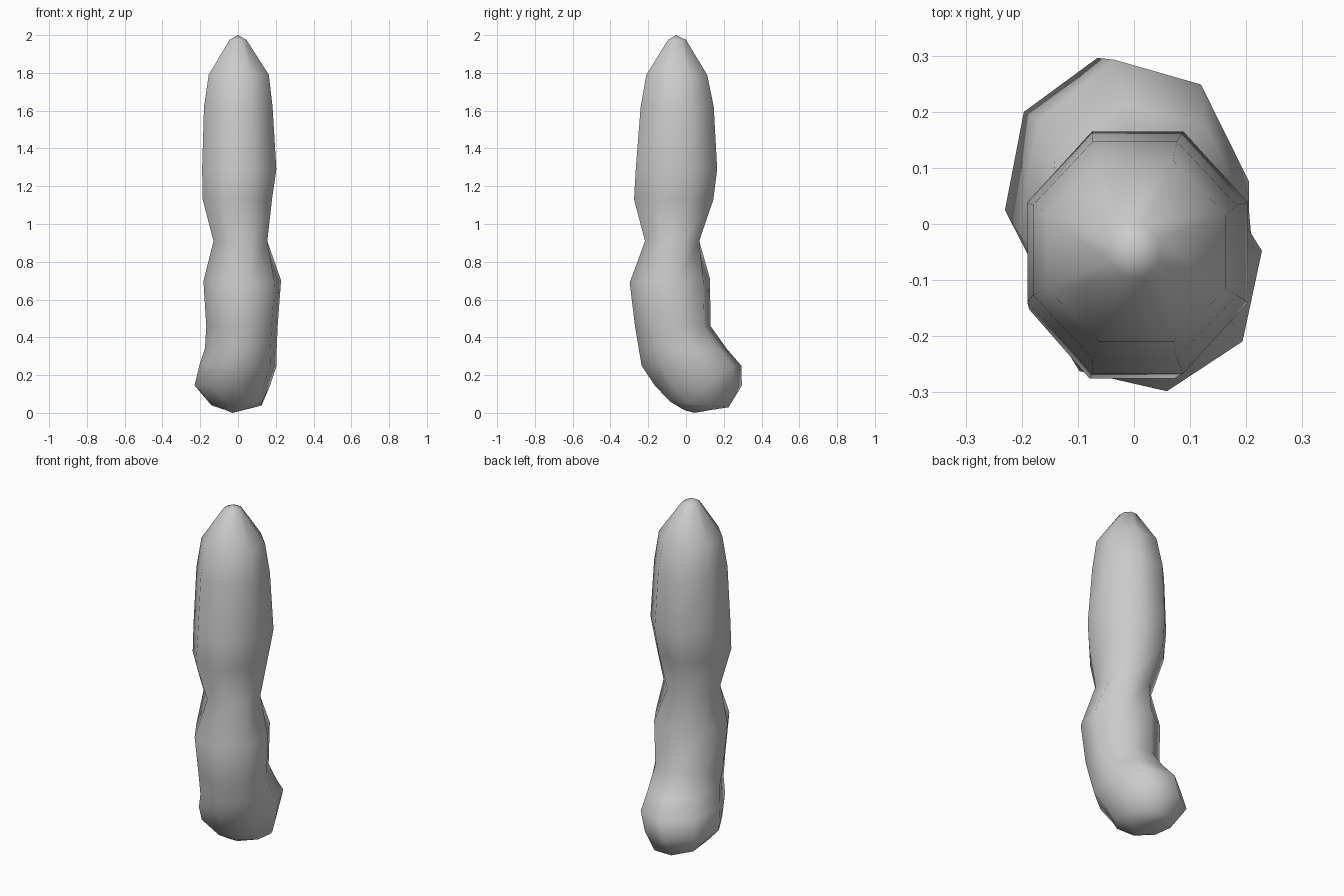
import bpy, bmesh, math

if "Cube" in bpy.data.objects:
    bpy.data.objects.remove(bpy.data.objects["Cube"])

SIDES = 8
# Cross-sections: z, x min, x max, y min, y max, rotation (deg), slope dz/dy
RINGS = [
    (0.015, -0.065, 0.03, -0.01, 0.13, 22.5, 0.0),
    (0.045, -0.14, 0.125, -0.085, 0.225, 22.5, -0.10),
    (0.145, -0.23, 0.17, -0.165, 0.296, 10, 0.0),
    (0.25, -0.205, 0.205, -0.235, 0.293, 10, 0.0),
    (0.34, -0.175, 0.205, -0.25, 0.215, 10, 0.0),
    (0.46, -0.168, 0.21, -0.27, 0.13, 10, 0.0),
    (0.70, -0.183, 0.228, -0.298, 0.127, 10, 0.05),
    (0.91, -0.13, 0.155, -0.217, 0.07, 22.5, 0.0),
    (1.13, -0.187, 0.18, -0.275, 0.145, 22.5, 0.0),
    (1.29, -0.19, 0.203, -0.266, 0.165, 22.5, 0.0),
    (1.62, -0.18, 0.183, -0.24, 0.147, 22.5, 0.0),
    (1.79, -0.155, 0.163, -0.21, 0.112, 22.5, 0.0),
    (1.975, -0.045, 0.045, -0.095, 0.0, 22.5, 0.0),
]


def ring_points(z, x0, x1, y0, y1, rot, slope):
    """Rotated octagon fitted exactly to the given extents."""
    ang = [math.radians(rot) + 2 * math.pi * i / SIDES for i in range(SIDES)]
    r = max(math.cos(a) for a in ang)
    pts = []
    for a in ang:
        x = (x0 + x1) / 2 + math.cos(a) / r * (x1 - x0) / 2
        dy = math.sin(a) / r * (y1 - y0) / 2
        pts.append((x, (y0 + y1) / 2 + dy, z + slope * dy))
    return pts


# Body: rings bridged into one skin, closed by a point at each end
bm = bmesh.new()
rings = [[bm.verts.new(p) for p in ring_points(*r)] for r in RINGS]
for a, b in zip(rings, rings[1:]):
    for i in range(SIDES):
        j = (i + 1) % SIDES
        bm.faces.new((a[i], a[j], b[j], b[i]))
bottom = bm.verts.new((-0.03, 0.045, 0.0))
tip = bm.verts.new((0.0, -0.052, 2.0))
for i in range(SIDES):
    j = (i + 1) % SIDES
    bm.faces.new((rings[0][j], rings[0][i], bottom))
    bm.faces.new((rings[-1][i], rings[-1][j], tip))
bmesh.ops.recalc_face_normals(bm, faces=bm.faces)
for f in bm.faces:
    f.smooth = True

mesh = bpy.data.meshes.new("body")
bm.to_mesh(mesh)
bm.free()
body = bpy.data.objects.new("body", mesh)
bpy.context.collection.objects.link(body)
